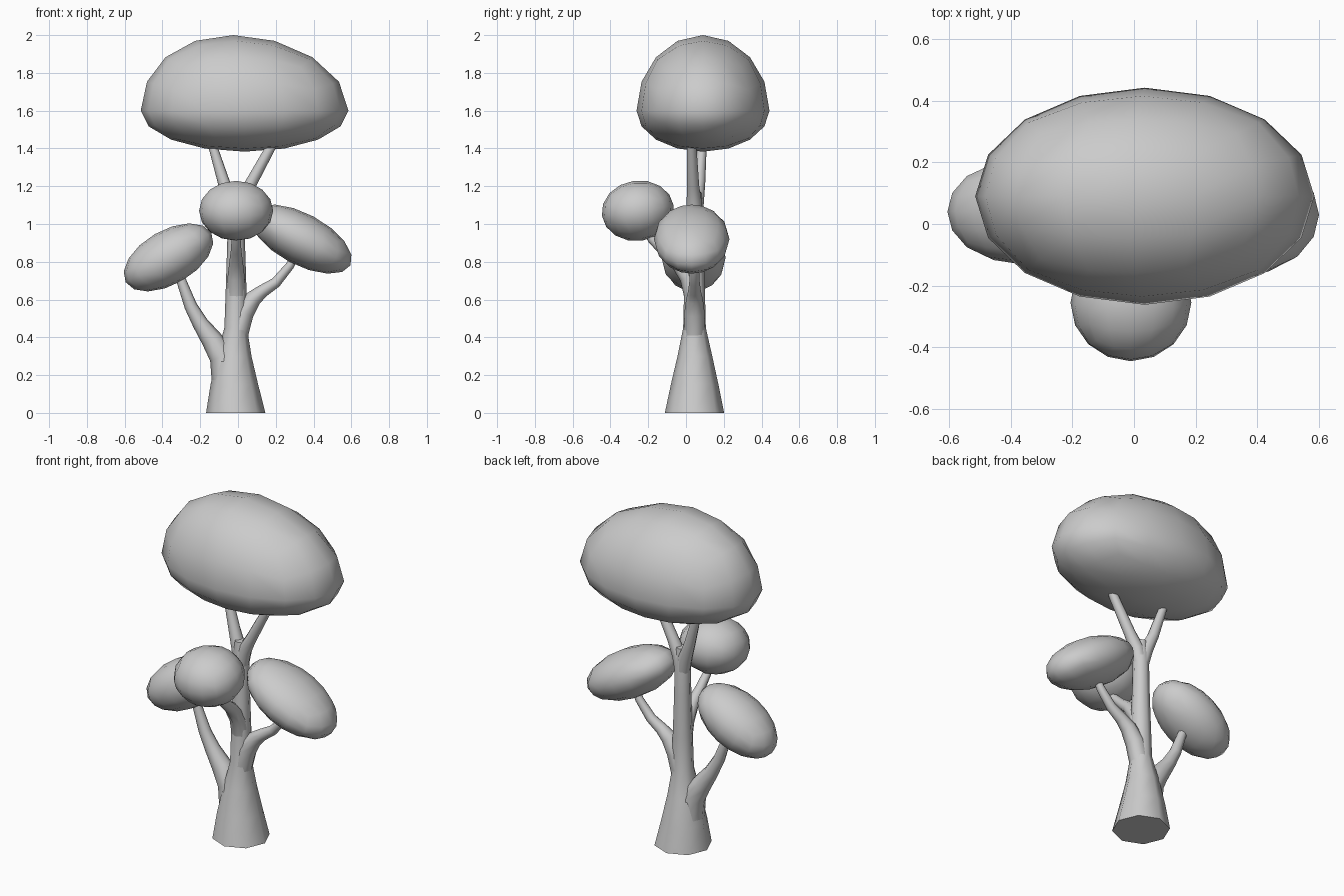
import bpy, bmesh, math
from mathutils import Vector, Matrix

default_cube = bpy.data.objects.get("Cube")
if default_cube:
    bpy.data.objects.remove(default_cube, do_unlink=True)

GREY = (0.6, 0.6, 0.6, 1)
grey = bpy.data.materials.new("plain_grey")
grey.use_nodes = True
grey.diffuse_color = GREY
grey.node_tree.nodes["Principled BSDF"].inputs["Base Color"].default_value = GREY


def finish(name, bm):
    """Turn a bmesh into a smooth-shaded object with sharp cap edges."""
    bmesh.ops.recalc_face_normals(bm, faces=bm.faces)
    mesh = bpy.data.meshes.new(name)
    bm.to_mesh(mesh)
    bm.free()
    mesh.materials.append(grey)
    obj = bpy.data.objects.new(name, mesh)
    bpy.context.collection.objects.link(obj)
    bpy.ops.object.select_all(action="DESELECT")
    obj.select_set(True)
    bpy.context.view_layer.objects.active = obj
    bpy.ops.object.shade_smooth_by_angle(angle=math.radians(60))
    return obj


def limb(name, path, sides=8):
    """Sweep a tapering ring along (x, y, z, radius) points."""
    bm = bmesh.new()
    points = [Vector(p[:3]) for p in path]
    rings = []
    for i, p in enumerate(points):
        along = points[min(i + 1, len(points) - 1)] - points[max(i - 1, 0)]
        if i == 0 and p.z == 0:
            along = Vector((0, 0, 1))  # flat on the ground
        turn = Vector((0, 0, 1)).rotation_difference(along)
        ring = []
        for k in range(sides):
            a = math.tau * k / sides
            offset = Vector((math.cos(a), math.sin(a), 0)) * path[i][3]
            ring.append(bm.verts.new(p + turn @ offset))
        rings.append(ring)
    for low, high in zip(rings, rings[1:]):
        for k in range(sides):
            n = (k + 1) % sides
            bm.faces.new((low[k], low[n], high[n], high[k]))
    bm.faces.new(rings[0])
    bm.faces.new(rings[-1])
    return finish(name, bm)


def foliage(name, centre, radii, tilt=(0, 0), underside=None, lean=0):
    """Rounded cube ball, optionally with a flatter underside and leaning top."""
    bm = bmesh.new()
    bmesh.ops.create_cube(bm, size=2)
    bmesh.ops.subdivide_edges(bm, edges=bm.edges[:], cuts=3, use_grid_fill=True)
    for v in bm.verts:
        # even angular spacing of the grid on the sphere
        v.co = Vector([math.tan(c * math.pi / 4) for c in v.co]).normalized()
        height = radii[2] if v.co.z > 0 or underside is None else underside
        shift = lean * max(v.co.z, 0) ** 2
        v.co = Vector((v.co.x * radii[0] + shift, v.co.y * radii[1], v.co.z * height))
    turn = Matrix.Rotation(math.radians(tilt[0]), 4, "X") @ Matrix.Rotation(math.radians(tilt[1]), 4, "Y")
    bm.transform(Matrix.Translation(centre) @ turn)
    return finish(name, bm)


# Trunk and the two top forks
limb("trunk", [(-.012, .045, 0, .157), (-.02, .046, .15, .126), (-.02, .047, .3, .092),
               (-.012, .045, .45, .06), (-.01, .045, .65, .055), (-.01, .045, .9, .047),
               (-.01, .045, 1.08, .045), (-.01, .045, 1.17, .035)])
limb("top_fork_right", [(-.01, .045, 1.02, .042), (-.035, .055, 1.12, .04),
                        (-.075, .07, 1.22, .032), (-.13, .085, 1.4, .024), (-.145, .09, 1.46, .02)])
limb("top_fork_left", [(-.01, .045, 1.02, .042), (.015, .043, 1.12, .04),
                       (.06, .038, 1.2, .032), (.17, .03, 1.4, .026), (.2, .03, 1.46, .022)])

# Side branches
limb("right_branch", [(-.06, .045, .18, .08), (-.08, .045, .3, .072), (-.14, .045, .39, .056),
                      (-.2, .045, .475, .042), (-.25, .045, .565, .034), (-.3, .045, .7, .026),
                      (-.32, .045, .76, .022)])
limb("left_branch", [(0, .045, .42, .055), (.03, .045, .53, .054), (.08, .045, .605, .044),
                     (.13, .045, .645, .034), (.2, .045, .69, .028), (.275, .045, .78, .023),
                     (.31, .045, .85, .02)])
limb("front_branch", [(-.01, .04, .62, .05), (-.01, .01, .72, .045), (-.01, -.05, .8, .036),
                      (-.01, -.12, .86, .028), (-.01, -.18, .92, .024), (-.01, -.22, .98, .02)])

# Foliage clumps
foliage("crown", (.035, .09, 1.6), (.55, .352, .4), underside=.217, lean=-.06)
foliage("front_foliage", (-.01, -.255, 1.07), (.196, .192, .16), tilt=(8, 0))
foliage("right_foliage", (-.368, .04, .823), (.262, .17, .143), tilt=(0, -30))
foliage("left_foliage", (.335, .03, .92), (.295, .2, .136), tilt=(0, 28))
